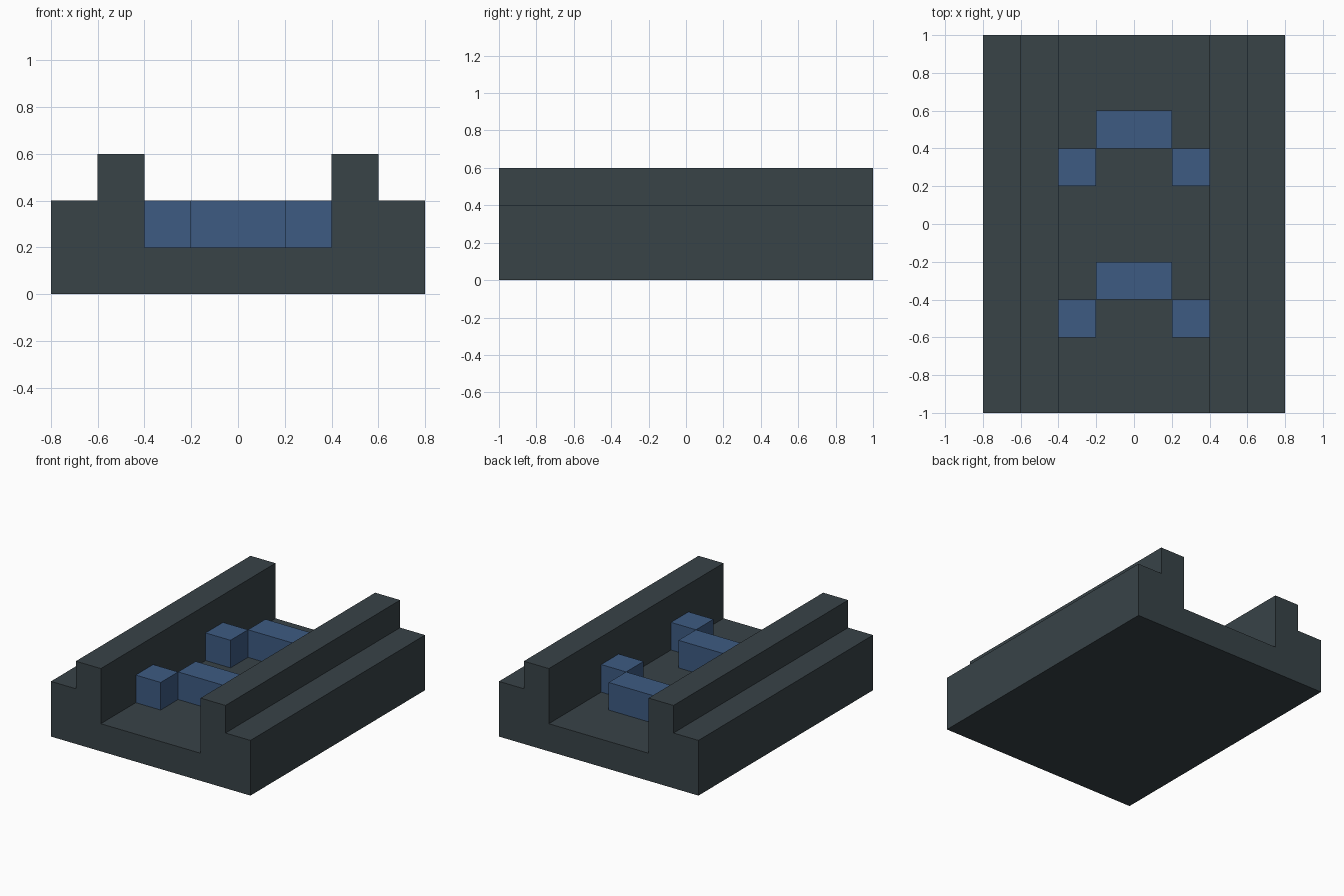
import bpy, bmesh
from mathutils import Matrix

if "Cube" in bpy.data.objects:
    bpy.data.objects.remove(bpy.data.objects["Cube"])


def material(name, rgb):
    m = bpy.data.materials.new(name)
    m.diffuse_color = (*rgb, 1)
    m.use_nodes = True
    m.node_tree.nodes["Principled BSDF"].inputs["Base Color"].default_value = m.diffuse_color
    return m


DARK = material("dark slate", (0.040, 0.056, 0.064))
BLUE = material("arrow blue", (0.047, 0.105, 0.225))


def finish(bm, name, mat):
    bmesh.ops.recalc_face_normals(bm, faces=bm.faces)
    mesh = bpy.data.meshes.new(name)
    bm.to_mesh(mesh)
    bm.free()
    mesh.materials.append(mat)
    obj = bpy.data.objects.new(name, mesh)
    bpy.context.collection.objects.link(obj)
    return obj


def box(bm, x, y, z):
    """Add a box spanning the three (low, high) ranges."""
    mid = [(a + b) / 2 for a, b in (x, y, z)]
    size = [b - a for a, b in (x, y, z)]
    bmesh.ops.create_cube(
        bm, size=1, matrix=Matrix.Translation(mid) @ Matrix.Diagonal((*size, 1)))


# Track bed: half profile of floor, rail and outer ledge, mirrored and extruded along y
half = [(0.8, 0), (0.8, 0.4), (0.6, 0.4), (0.6, 0.6), (0.4, 0.6), (0.4, 0.2)]
profile = half + [(-x, z) for x, z in reversed(half)]
bm = bmesh.new()
face = bm.faces.new([bm.verts.new((x, -1, z)) for x, z in profile])
ext = bmesh.ops.extrude_face_region(bm, geom=[face], use_keep_orig=True)
bmesh.ops.translate(
    bm, vec=(0, 2, 0),
    verts=[v for v in ext["geom"] if isinstance(v, bmesh.types.BMVert)])
finish(bm, "track_bed", DARK)

# Direction arrows: a wide tip block with two blocks trailing it
for name, y in (("front_arrow", -0.4), ("back_arrow", 0.4)):
    bm = bmesh.new()
    box(bm, (-0.2, 0.2), (y, y + 0.2), (0.2, 0.4))
    for x in (-0.4, 0.2):
        box(bm, (x, x + 0.2), (y - 0.2, y), (0.2, 0.4))
    finish(bm, name, BLUE)
